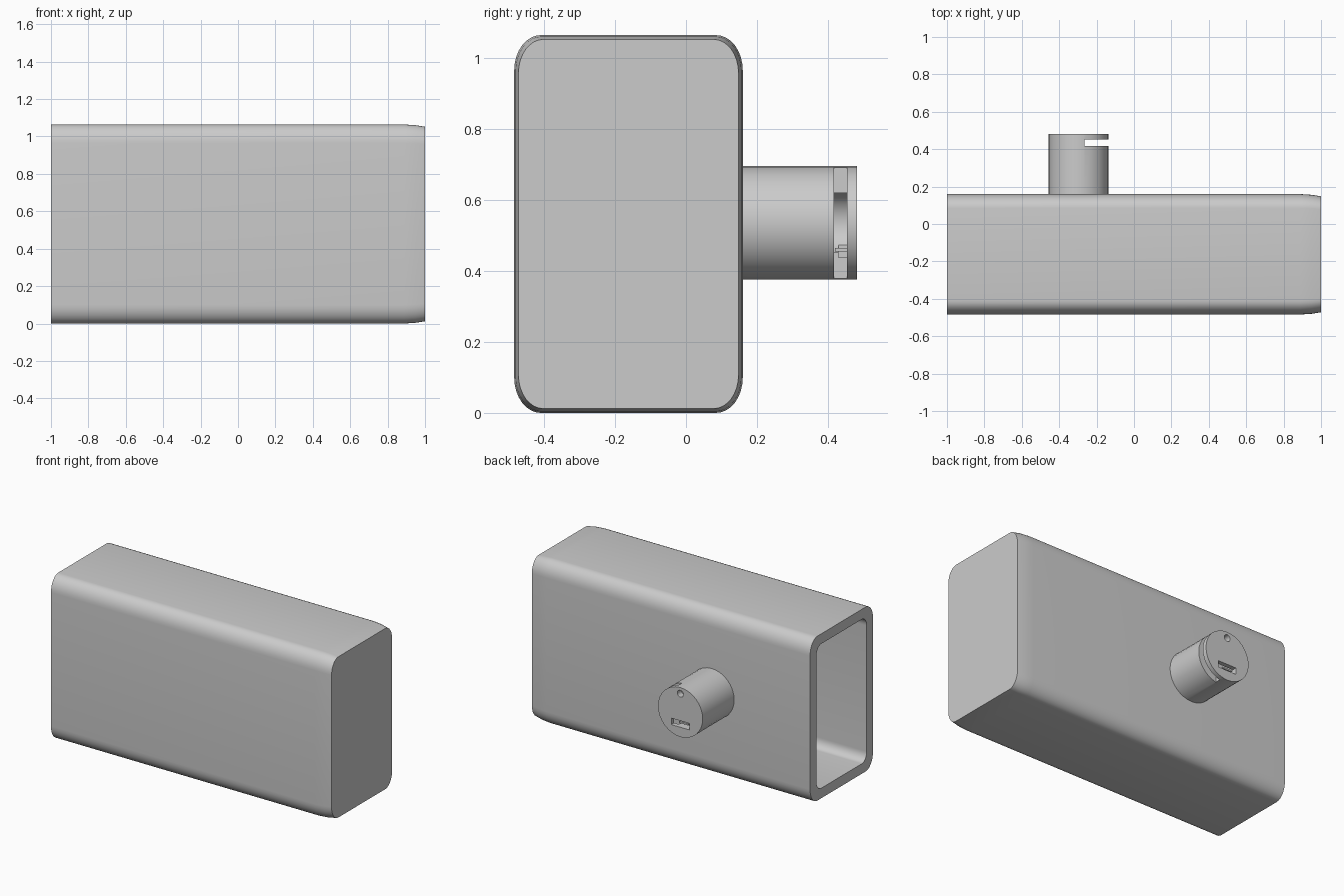
import bpy, bmesh
from math import sin, cos, pi, radians
from mathutils import Matrix

if "Cube" in bpy.data.objects:
    bpy.data.objects.remove(bpy.data.objects["Cube"])

grey = bpy.data.materials.new("plain grey")
grey.use_nodes = True
colour = (0.6, 0.6, 0.6, 1)
grey.diffuse_color = colour
grey.node_tree.nodes["Principled BSDF"].inputs["Base Color"].default_value = colour


def make_object(name, bm):
    bmesh.ops.recalc_face_normals(bm, faces=bm.faces)
    mesh = bpy.data.meshes.new(name)
    bm.to_mesh(mesh)
    bm.free()
    mesh.materials.append(grey)
    obj = bpy.data.objects.new(name, mesh)
    bpy.context.collection.objects.link(obj)
    return obj


def smooth(obj):
    bpy.ops.object.select_all(action='DESELECT')
    obj.select_set(True)
    bpy.context.view_layer.objects.active = obj
    bpy.ops.object.shade_smooth_by_angle(angle=radians(30))


# Hollow case: one rounded-rectangle section swept inside, round the rim and outside
MID_Y, MID_Z = -0.162, 0.532
HALF_Y, HALF_Z = 0.322, 0.532


def ring(bm, x, inset, ry, rz, steps=8):
    hy, hz = HALF_Y - inset, HALF_Z - inset
    verts = []
    for q, (sy, sz) in enumerate(((1, 1), (-1, 1), (-1, -1), (1, -1))):
        for i in range(steps + 1):
            a = (q + i / steps) * pi / 2
            y = MID_Y + sy * (hy - ry) + ry * cos(a)
            z = MID_Z + sz * (hz - rz) + rz * sin(a)
            verts.append(bm.verts.new((x, y, z)))
    return verts


def build_case():
    bm = bmesh.new()
    sections = [(0.93, 0.065, 0.05, 0.06), (-1, 0.065, 0.05, 0.06),
                (-1, 0, 0.075, 0.1), (0.89, 0, 0.075, 0.1),
                (0.95, 0.004, 0.073, 0.098), (1, 0.012, 0.07, 0.095)]
    rings = [ring(bm, *s) for s in sections]
    for a, b in zip(rings, rings[1:]):
        for i in range(len(a)):
            j = (i + 1) % len(a)
            bm.faces.new((a[i], a[j], b[j], b[i]))
    bm.faces.new(rings[0])
    bm.faces.new(rings[-1])
    return make_object("hollow_case", bm)


def rod(name, x, z, radius, y0, y1, sides=32):
    bm = bmesh.new()
    place = Matrix.Translation((x, (y0 + y1) / 2, z)) @ Matrix.Rotation(pi / 2, 4, 'X')
    bmesh.ops.create_cone(bm, cap_ends=True, segments=sides, radius1=radius,
                          radius2=radius, depth=y1 - y0, matrix=place)
    return make_object(name, bm)


def box(name, low, high):
    bm = bmesh.new()
    mid = [(a + b) / 2 for a, b in zip(low, high)]
    size = [b - a for a, b in zip(low, high)]
    bmesh.ops.create_cube(bm, size=1, matrix=Matrix.Translation(mid) @ Matrix.Diagonal((*size, 1)))
    return make_object(name, bm)


def cut(target, cutter):
    mod = target.modifiers.new("cut", 'BOOLEAN')
    mod.operation = 'DIFFERENCE'
    mod.solver = 'EXACT'
    mod.object = cutter
    bpy.context.view_layer.objects.active = target
    bpy.ops.object.modifier_apply(modifier=mod.name)
    bpy.data.objects.remove(cutter)


smooth(build_case())

# Rear plug with a side slit, a round hole and a flat socket
PX, PZ = -0.297, 0.535
plug = rod("rear_plug", PX, PZ, 0.16, 0.12, 0.482)
cut(plug, box("slit_cutter", (-0.265, 0.417, 0.3), (0, 0.453, 0.8)))
cut(plug, rod("slit_pocket_cutter", PX, PZ, 0.09, 0.417, 0.453))
cut(plug, rod("round_hole_cutter", PX, PZ + 0.12, 0.022, 0.44, 0.52, 16))
cut(plug, box("socket_cutter", (PX - 0.065, 0.43, 0.438), (PX + 0.065, 0.52, 0.48)))
smooth(plug)

# Contact tongue inside the socket
box("socket_tongue", (PX - 0.045, 0.42, 0.455), (PX + 0.02, 0.465, 0.465))
